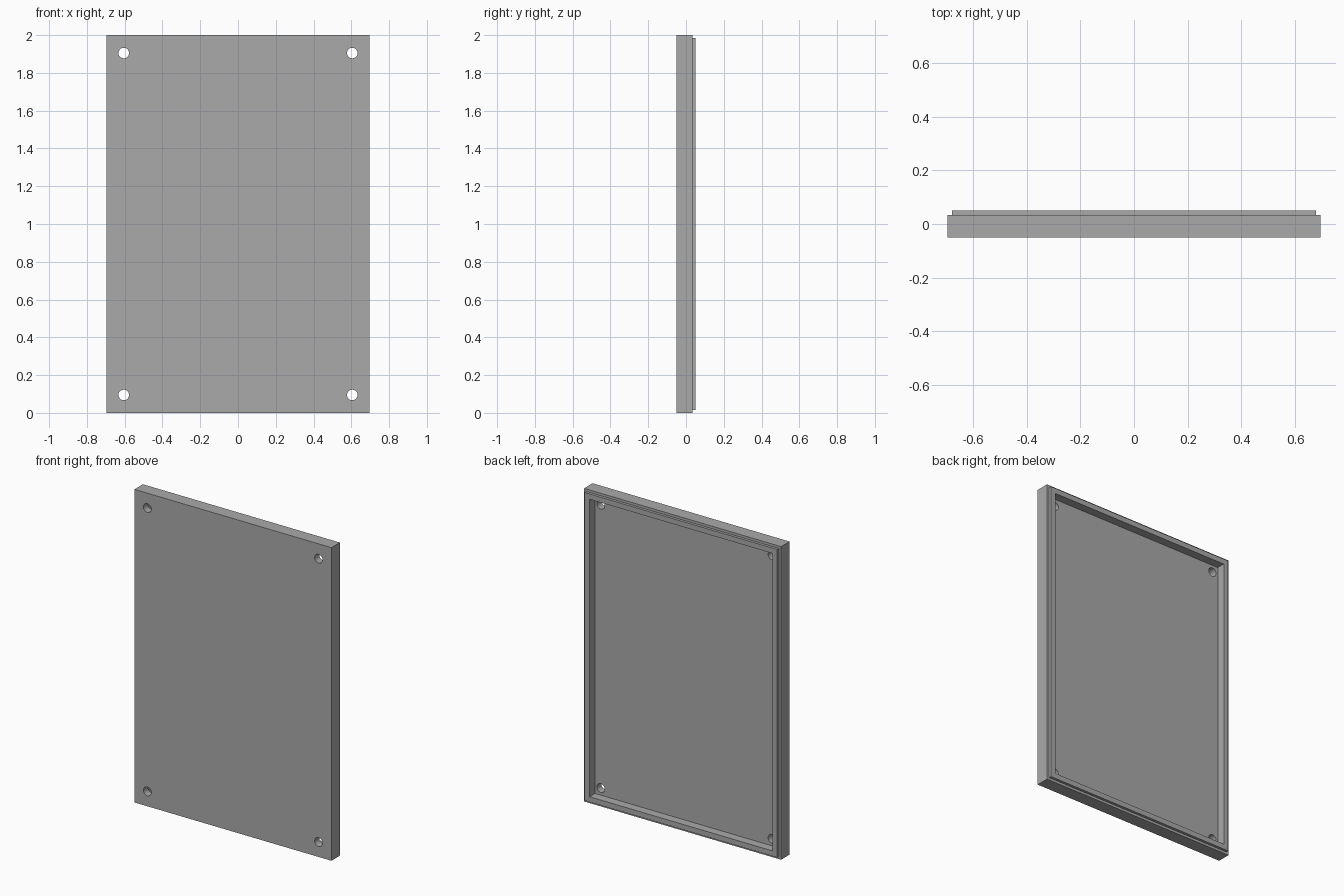
import bpy
import bmesh
from math import radians

cube = bpy.data.objects.get("Cube")
if cube:
    bpy.data.objects.remove(cube, do_unlink=True)

grey = bpy.data.materials.new("plain grey")
grey.use_nodes = True
colour = (0.4, 0.4, 0.4, 1)
grey.diffuse_color = colour
grey.node_tree.nodes["Principled BSDF"].inputs["Base Color"].default_value = colour

HALF_W, HALF_H = 0.696, 1.0
FRONT, STEP, BACK, FLOOR = -0.051, 0.034, 0.051, -0.004
LIP_OUT, LIP_IN = 0.016, 0.05      # insets from the outer edge
HOLE_X, HOLE_Z, HOLE_R = 0.605, 0.905, 0.028


def loop(bm, inset, y):
    """One rectangular ring of the panel section."""
    w, h = HALF_W - inset, HALF_H - inset
    return [bm.verts.new((sx * w, y, HALF_H + sz * h))
            for sx, sz in ((-1, -1), (1, -1), (1, 1), (-1, 1))]


# Cover panel: front plate, stepped rear lip and recessed floor
bm = bmesh.new()
section = ((0, FRONT), (0, STEP), (LIP_OUT, STEP), (LIP_OUT, BACK),
           (LIP_IN, BACK), (LIP_IN, FLOOR))
rings = [loop(bm, inset, y) for inset, y in section]
for a, b in zip(rings, rings[1:]):
    for i in range(4):
        j = (i + 1) % 4
        bm.faces.new((a[i], a[j], b[j], b[i]))
bm.faces.new(rings[0])
bm.faces.new(rings[-1])
bmesh.ops.recalc_face_normals(bm, faces=bm.faces)
mesh = bpy.data.meshes.new("cover_panel")
bm.to_mesh(mesh)
bm.free()
mesh.materials.append(grey)
panel = bpy.data.objects.new("cover_panel", mesh)
bpy.context.collection.objects.link(panel)

# Screw holes through the four corners
for sx in (-1, 1):
    for sz in (-1, 1):
        bpy.ops.mesh.primitive_cylinder_add(
            vertices=32, radius=HOLE_R, depth=0.3,
            location=(sx * HOLE_X, 0, HALF_H + sz * HOLE_Z),
            rotation=(radians(90), 0, 0))
        cutter = bpy.context.object
        cutter.name = "screw_hole_cutter"
        cutter.data.materials.append(grey)
        cutter.hide_render = True
        cutter.display_type = 'WIRE'
        cut = panel.modifiers.new("screw hole", 'BOOLEAN')
        cut.operation = 'DIFFERENCE'
        cut.solver = 'EXACT'
        cut.object = cutter

# Apply the cuts, remove the cutters and smooth the hole walls
bpy.ops.object.select_all(action='DESELECT')
panel.select_set(True)
bpy.context.view_layer.objects.active = panel
for cut in list(panel.modifiers):
    cutter = cut.object
    bpy.ops.object.modifier_apply(modifier=cut.name)
    bpy.data.objects.remove(cutter, do_unlink=True)
bpy.ops.object.shade_smooth_by_angle(angle=radians(30))
